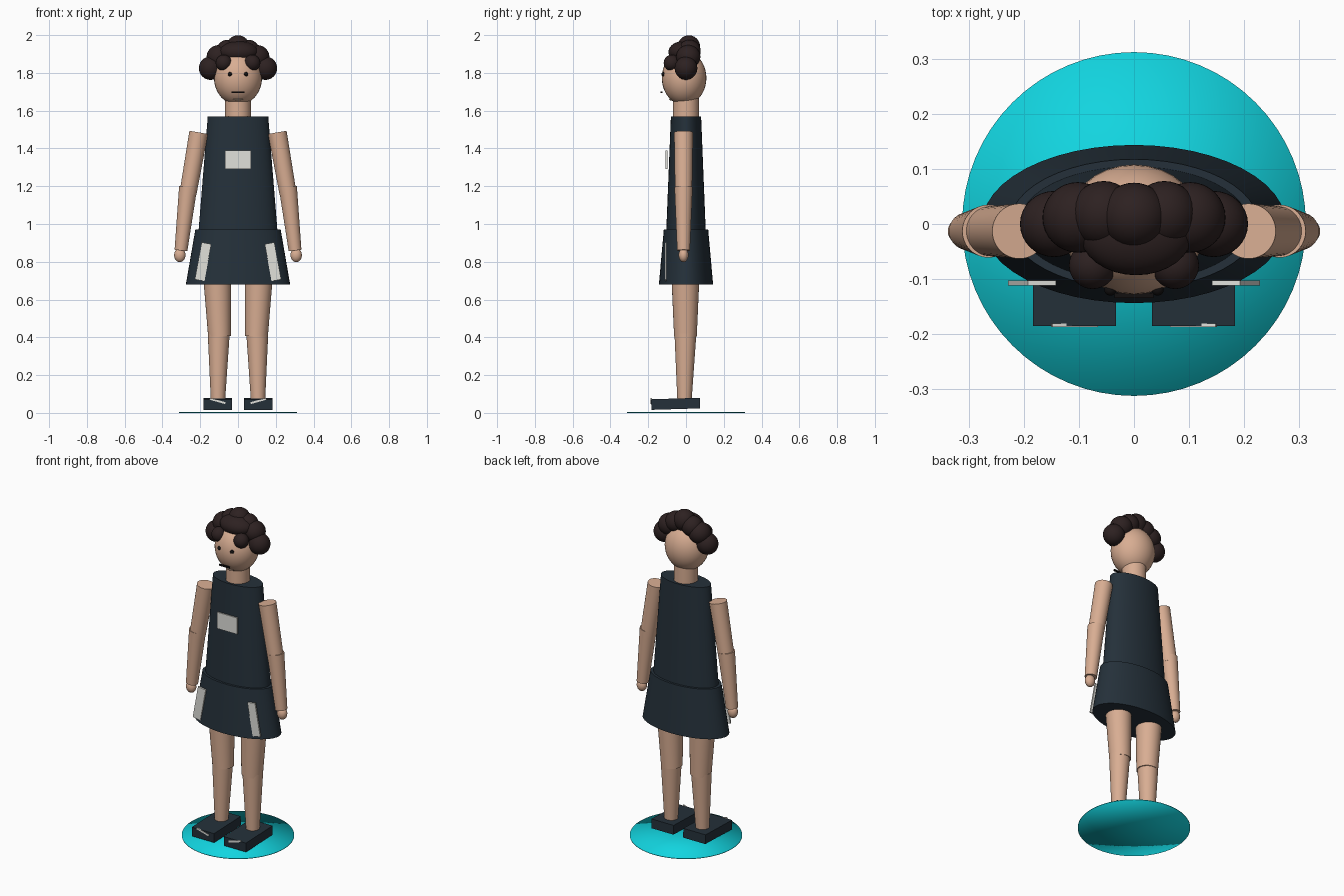
import bpy
from math import radians
from mathutils import Vector

cube = bpy.data.objects.get("Cube")
if cube:
    bpy.data.objects.remove(cube, do_unlink=True)


def material(name, rgb):
    m = bpy.data.materials.new(name)
    m.use_nodes = True
    m.diffuse_color = (*rgb, 1)
    m.node_tree.nodes["Principled BSDF"].inputs["Base Color"].default_value = (*rgb, 1)
    return m


SKIN = material("skin", (0.69, 0.42, 0.29))
NAVY = material("navy cloth", (0.018, 0.03, 0.042))
WHITE = material("off white", (0.75, 0.75, 0.71))
HAIR = material("dark brown hair", (0.026, 0.015, 0.015))
BLACK = material("black", (0.006, 0.005, 0.005))
LIP = material("pale lip", (0.5, 0.36, 0.26))
CYAN = material("cyan", (0.006, 0.66, 0.74))


def finish(name, mat, scale=(1, 1, 1), smooth=True):
    ob = bpy.context.object
    ob.name = name
    ob.scale = scale
    ob.data.materials.append(mat)
    if smooth:
        bpy.ops.object.shade_smooth_by_angle(angle=radians(40))
    return ob


def limb(name, mat, bottom, top, r_bottom, r_top, flat=1):
    """Tapered round part between two points, squeezed front to back by flat."""
    a, b = Vector(bottom), Vector(top)
    bpy.ops.mesh.primitive_cone_add(vertices=48, radius1=r_bottom, radius2=r_top,
                                    depth=(b - a).length, location=(a + b) / 2)
    ob = finish(name, mat, (1, flat, 1))
    ob.rotation_mode = 'QUATERNION'
    ob.rotation_quaternion = Vector((0, 0, 1)).rotation_difference(b - a)


def ball(name, mat, loc, radii):
    bpy.ops.mesh.primitive_uv_sphere_add(segments=32, ring_count=20, radius=1, location=loc)
    finish(name, mat, radii)


def block(name, mat, loc, size, rot=(0, 0, 0)):
    bpy.ops.mesh.primitive_cube_add(size=1, location=loc, rotation=rot)
    finish(name, mat, size, smooth=False)


# Ground disc with soft shading over its rim
bpy.ops.mesh.primitive_cylinder_add(vertices=64, radius=0.312, depth=0.004,
                                    end_fill_type='TRIFAN', location=(0, 0, 0.002))
finish("base_disc", CYAN, smooth=False)
bpy.ops.object.shade_smooth()

# Dress
limb("dress_bodice", NAVY, (0, 0, 0.95), (0, 0, 1.57), 0.21, 0.16, 0.5)
limb("dress_skirt", NAVY, (0, 0, 0.68), (0, 0, 0.97), 0.276, 0.226, 0.52)
block("chest_patch", WHITE, (0, -0.103, 1.34), (0.136, 0.0095, 0.1))

# Head and face
limb("neck", SKIN, (0, 0, 1.55), (0, 0, 1.68), 0.068, 0.068)
ball("head", SKIN, (0, -0.01, 1.773), (0.127, 0.118, 0.143))
block("mouth", BLACK, (0, -0.13, 1.698), (0.07, 0.009, 0.009))
ball("lower_lip", LIP, (0, -0.077, 1.66), (0.026, 0.012, 0.006))

# Hair curls on the centre line
ball("hair_front", HAIR, (0.004, -0.015, 1.91), (0.103, 0.078, 0.058))
ball("hair_crown", HAIR, (0, 0.015, 1.937), (0.062, 0.06, 0.062))

# Mirrored parts
for side, s in (("left", 1), ("right", -1)):
    ball(side + "_eye", BLACK, (s * 0.043, -0.119, 1.793), (0.011, 0.011, 0.011))
    ball(side + "_side_curl", HAIR, (s * 0.145, 0, 1.825), (0.062, 0.06, 0.062))
    ball(side + "_upper_curl", HAIR, (s * 0.102, 0.012, 1.885), (0.064, 0.064, 0.062))
    ball(side + "_top_curl", HAIR, (s * 0.055, 0.018, 1.915), (0.06, 0.06, 0.06))
    ball(side + "_fringe_curl", HAIR, (s * 0.075, -0.075, 1.853), (0.043, 0.043, 0.043))

    limb(side + "_upper_arm", SKIN, (s * 0.265, -0.013, 1.16), (s * 0.208, -0.013, 1.485), 0.045, 0.05)
    limb(side + "_forearm", SKIN, (s * 0.302, -0.013, 0.86), (s * 0.264, -0.013, 1.195), 0.034, 0.048)
    ball(side + "_hand", SKIN, (s * 0.308, -0.013, 0.835), (0.03, 0.026, 0.037))

    limb(side + "_thigh", SKIN, (s * 0.098, -0.003, 0.405), (s * 0.11, -0.003, 0.72), 0.06, 0.074)
    limb(side + "_shin", SKIN, (s * 0.106, -0.008, 0.07), (s * 0.102, -0.003, 0.42), 0.038, 0.058)

    block(side + "_shoe", NAVY, (s * 0.108, -0.055, 0.048), (0.15, 0.258, 0.056), (0.03, 0, 0))
    block(side + "_shoe_stripe", WHITE, (s * 0.108, -0.184, 0.063), (0.085, 0.006, 0.01),
          (0, -s * 0.27, 0))
    block(side + "_skirt_stripe", WHITE, (s * 0.185, -0.107, 0.8), (0.052, 0.0095, 0.2),
          (0, -s * 0.18, 0))
